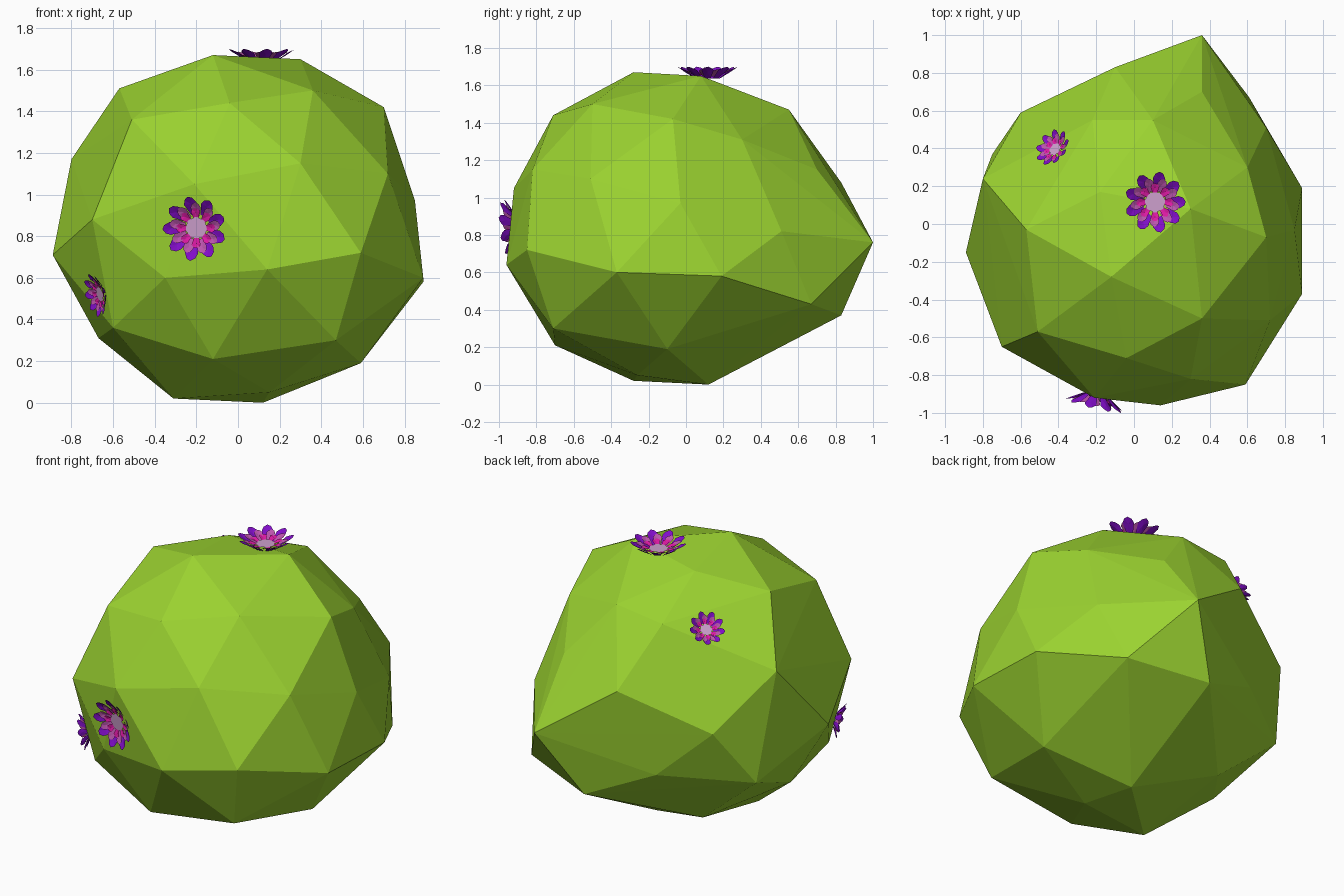
import bpy, bmesh, math
from mathutils import Vector
from mathutils.bvhtree import BVHTree

if "Cube" in bpy.data.objects:
    bpy.data.objects.remove(bpy.data.objects["Cube"])


def material(name, rgb):
    m = bpy.data.materials.new(name)
    m.diffuse_color = (*rgb, 1)
    m.use_nodes = True
    m.node_tree.nodes["Principled BSDF"].inputs["Base Color"].default_value = m.diffuse_color
    return m


def make_object(name, bm, mats):
    me = bpy.data.meshes.new(name)
    bm.to_mesh(me)
    bm.free()
    for m in mats:
        me.materials.append(m)
    ob = bpy.data.objects.new(name, me)
    bpy.context.collection.objects.link(ob)
    return ob


# Bush body: faceted boulder shape wrapped around its corner points
corners = [
    # crown
    (-.12, -.28, 1.67), (.30, .08, 1.65), (-.18, .17, 1.61), (.70, -.07, 1.42),
    (.36, -.50, 1.50), (-.04, -.71, 1.44), (-.57, -.03, 1.51), (-.51, -.57, 1.36),
    (.10, .55, 1.47), (-.22, .55, 1.43), (.60, .30, 1.31),
    # upper girth
    (-.80, .24, 1.17), (-.70, -.65, .88), (-.21, -.92, 1.05), (.30, -.82, 1.15),
    (.72, -.51, 1.10), (.85, -.03, .97), (.36, .70, 1.15), (-.10, .83, 1.08),
    # lower girth
    (-.89, -.15, .71), (-.35, -.84, .60), (.14, -.96, .64), (.59, -.85, .72),
    (.89, -.37, .60), (.89, .19, .58), (.70, .51, .82), (.61, .67, .43),
    (.36, 1.0, .76), (-.60, .59, .85), (-.75, .37, .50), (-.28, .70, .55),
    # base
    (-.60, -.57, .36), (-.12, -.70, .21), (.47, -.71, .30), (.59, -.10, .19),
    (.13, .83, .37), (-.67, -.09, .31), (-.35, .33, .16), (.12, .12, 0),
    (-.31, -.28, .02), (.15, -.26, .05)]
bm = bmesh.new()
verts = [bm.verts.new(c) for c in corners]
bmesh.ops.convex_hull(bm, input=verts)
bmesh.ops.delete(bm, geom=[v for v in bm.verts if not v.link_faces], context='VERTS')
bmesh.ops.recalc_face_normals(bm, faces=bm.faces[:])
surface = BVHTree.FromBMesh(bm)
make_object("bush_body", bm, [material("leaf_green", (.33, .65, .03))])

# Flowers: pale centre and three rings of cupped petals
petal_mats = [material("centre_pink", (.61, .35, .61)),
              material("petal_magenta", (.72, .01, .37)),
              material("petal_orchid", (.50, .09, .42)),
              material("petal_purple", (.22, .004, .58))]
# count, inner radius, outer radius, inner height, outer height, width, twist
rings = [(8, .28, .62, .12, .22, .28, .0),
         (9, .36, .80, .08, .32, .32, .2),
         (9, .40, 1.0, .02, .40, .40, .5)]


def petal(bm, ang, r0, r1, h0, h1, w, mat):
    def p(t, side, lift=0):
        r, h = r0 + (r1 - r0) * t, h0 + (h1 - h0) * t + lift
        s = side * w / 2
        return bm.verts.new((r * math.cos(ang) - s * math.sin(ang),
                             r * math.sin(ang) + s * math.cos(ang), h))
    rim = [p(0, -.5), p(.65, -1, .03), p(.92, -.55), p(1, .1), p(.85, .75), p(.6, 1, .03), p(0, .5)]
    mid = p(.6, 0, -.02)
    for a, b in zip(rim, rim[1:] + rim[:1]):
        bm.faces.new((mid, a, b)).material_index = mat


def flower(name, loc, size, normal=None):
    spot, face_normal, _, _ = surface.find_nearest(Vector(loc))
    normal = Vector(normal) if normal else face_normal
    bm = bmesh.new()
    bmesh.ops.create_circle(bm, cap_ends=True, segments=7, radius=.35)
    bmesh.ops.translate(bm, verts=bm.verts[:], vec=(0, 0, .13))
    for i, (n, r0, r1, h0, h1, w, twist) in enumerate(rings):
        for k in range(n):
            petal(bm, (k + twist) * math.tau / n, r0, r1, h0, h1, w, i + 1)
    ob = make_object(name, bm, petal_mats)
    ob.location = spot
    ob.scale = (size,) * 3
    ob.rotation_mode = 'QUATERNION'
    ob.rotation_quaternion = normal.to_track_quat('Z', 'Y')


flower("flower_top", (.11, .12, 1.66), .163, (0, 0, 1))
flower("flower_back", (-.45, .42, 1.43), .105)
flower("flower_front", (-.20, -.92, .84), .157)
flower("flower_side", (-.67, -.56, .52), .107)
